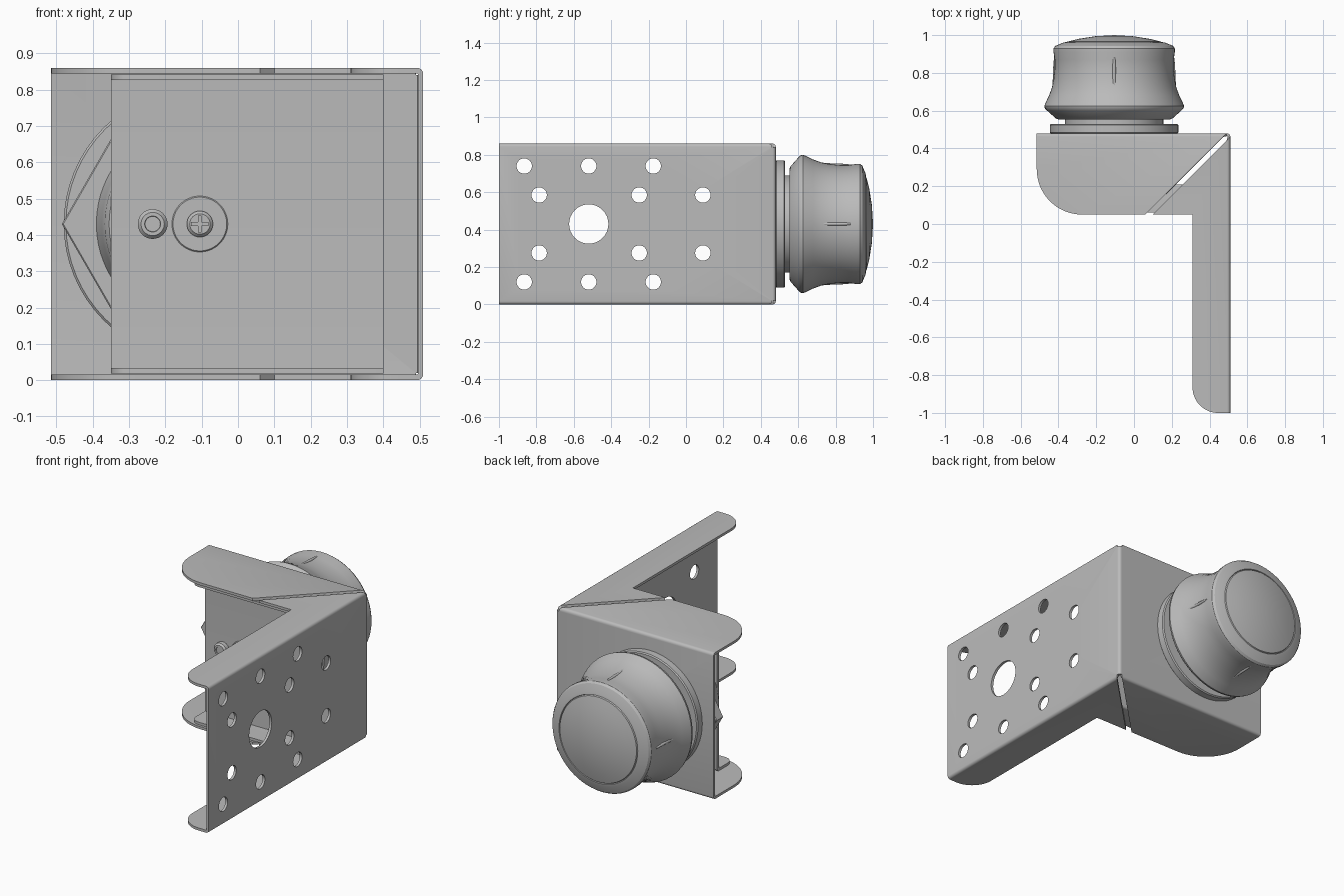
import bpy, bmesh, math
from mathutils import Vector

old = bpy.data.objects.get("Cube")
if old:
    bpy.data.objects.remove(old, do_unlink=True)

steel = bpy.data.materials.new("plain_grey")
GREY = (0.5, 0.5, 0.5, 1)
steel.diffuse_color = GREY
steel.use_nodes = True
steel.node_tree.nodes["Principled BSDF"].inputs["Base Color"].default_value = GREY

CX, CZ, H = -0.105, 0.43, 0.86


def make(name, bm):
    mesh = bpy.data.meshes.new(name)
    bm.to_mesh(mesh)
    bm.free()
    mesh.materials.append(steel)
    ob = bpy.data.objects.new(name, mesh)
    bpy.context.collection.objects.link(ob)
    return ob


def activate(ob):
    bpy.ops.object.select_all(action='DESELECT')
    ob.select_set(True)
    bpy.context.view_layer.objects.active = ob


def smooth(ob):
    activate(ob)
    bpy.ops.object.shade_smooth_by_angle(angle=math.radians(32))


def lathe(name, profile, x=CX, z=CZ, steps=64):
    """Turn (radius, y) points round an axis along y."""
    bm = bmesh.new()
    vs = [bm.verts.new((r, y, 0)) for r, y in profile]
    es = [bm.edges.new(p) for p in zip(vs, vs[1:])]
    bmesh.ops.spin(bm, geom=vs + es, cent=(0, 0, 0), axis=(0, 1, 0),
                   angle=math.tau, steps=steps)
    bmesh.ops.remove_doubles(bm, verts=bm.verts, dist=1e-5)
    bm.normal_update()
    bmesh.ops.recalc_face_normals(bm, faces=bm.faces)
    bmesh.ops.translate(bm, verts=bm.verts, vec=(x, 0, z))
    ob = make(name, bm)
    smooth(ob)
    return ob


def disc(name, r, y0, y1, b=0.006, **kw):
    return lathe(name, [(0, y0), (r - b, y0), (r, y0 + b), (r, y1 - b),
                        (r - b, y1), (0, y1)], **kw)


def arc(cx, cy, r, a0, a1, n=14):
    return [(cx + r * math.cos(math.radians(a0 + (a1 - a0) * i / n)),
             cy + r * math.sin(math.radians(a0 + (a1 - a0) * i / n)))
            for i in range(n + 1)]


def punch(bm, holes):
    """Refill the wall facing +x so that round (y, z, radius) holes stay open."""
    wall = max(bm.faces, key=lambda f: abs(f.normal.x) * f.calc_area())
    x = wall.calc_center_median().x
    edges = list(wall.edges)
    bmesh.ops.delete(bm, geom=[wall], context='FACES_ONLY')
    for y, z, r in holes:
        ring = [bm.verts.new((x, py, pz)) for py, pz in arc(y, z, r, 0, 360, 32)[:-1]]
        edges += [bm.edges.new((ring[i - 1], ring[i])) for i in range(len(ring))]
    bmesh.ops.triangle_fill(bm, use_beauty=True, use_dissolve=False,
                            edges=edges, normal=(1, 0, 0))


def folded_sheet(name, faces, thick, radius, holes=()):
    """Join flat panels at shared edges, round the bends, add thickness."""
    bm = bmesh.new()
    for pts in faces:
        bm.faces.new([bm.verts.new(p) for p in pts])
    bmesh.ops.remove_doubles(bm, verts=bm.verts, dist=1e-4)
    bm.normal_update()
    bmesh.ops.recalc_face_normals(bm, faces=bm.faces)
    bends = [e for e in bm.edges if len(e.link_faces) == 2]
    bmesh.ops.bevel(bm, geom=bends, offset=radius, segments=4,
                    profile=0.5, affect='EDGES')
    bm.normal_update()
    if holes:
        punch(bm, holes)
        bm.normal_update()
    bmesh.ops.recalc_face_normals(bm, faces=bm.faces)
    bm.normal_update()
    back = max(bm.faces, key=lambda f: f.calc_center_median().y)
    if back.normal.y < 0:
        bmesh.ops.reverse_faces(bm, faces=bm.faces)
    ob = make(name, bm)
    mod = ob.modifiers.new("thickness", 'SOLIDIFY')
    mod.thickness, mod.offset = thick, -1
    activate(ob)
    bpy.ops.object.modifier_apply(modifier=mod.name)
    smooth(ob)
    return ob


# Corner bracket: back wall, punched side wall and two flanges on each
L, R, B, F = -0.515, 0.51, 0.48, -1.0
k = 0.02
back_flange = [(L, B)] + arc(L + 0.24, 0.29, 0.24, 180, 270) + [(0.06, 0.05), (R - k, B)]
side_flange = [(R, B - k), (0.10, 0.05), (0.31, 0.05)] \
    + arc(0.445, F + 0.135, 0.135, 180, 270) + [(R, F)]
panels = [
    [(L, B, 0), (R - k, B, 0), (R - k, B, k), (R, B, k),
     (R, B, H - k), (R - k, B, H - k), (R - k, B, H), (L, B, H)],
    [(R, F, 0), (R, B - k, 0), (R, B - k, k), (R, B, k),
     (R, B, H - k), (R, B - k, H - k), (R, B - k, H), (R, F, H)],
]
for z in (0, H):
    panels += [[(x, y, z) for x, y in o] for o in (back_flange, side_flange)]
holes = [(-0.52, CZ, 0.105)]
for s in (-1, 1):
    holes += [(y, CZ + 0.31 * s, 0.041) for y in (-0.865, -0.52, -0.175)]
    holes += [(y, CZ + 0.155 * s, 0.041) for y in (-0.785, -0.25, 0.09)]
folded_sheet("corner_bracket", panels, 0.015, 0.017, holes)

# Inner channel: upright plate with flanges turned to the front
l, r, b, f = -0.35, 0.40, 0.21, 0.06
lo, hi = 0.018, H - 0.018
inner = [[(l, b, lo), (r, b, lo), (r, b, hi), (l, b, hi)]]
for z in (lo, hi):
    inner.append([(l, b, z)] + [(x, y, z) for x, y in arc(l + 0.05, f + 0.05, 0.05, 180, 270, 6)]
                 + [(r, f, z), (r, b, z)])
folded_sheet("inner_channel", inner, 0.015, 0.015)

# Clamp stack between the two plates
disc("clamp_flange", 0.375, 0.41, 0.466)
disc("clamp_hex", 0.38, 0.345, 0.41, b=0.004, steps=6)
lathe("clamp_hub", [(0, 0.20), (0.25, 0.20), (0.262, 0.22), (0.27, 0.28),
                    (0.285, 0.345), (0, 0.345)])

# Fasteners on the inner channel
disc("screw_washer", 0.077, 0.188, 0.212, b=0.003)
disc("screw_head", 0.036, 0.165, 0.19, b=0.008, steps=32)
for name, sx, sz in (("cross_bar", 0.024, 0.005), ("cross_post", 0.005, 0.024)):
    bm = bmesh.new()
    bmesh.ops.create_cube(bm, size=2)
    for v in bm.verts:
        v.co = Vector((v.co.x * sx + CX, v.co.y * 0.004 + 0.163, v.co.z * sz + CZ))
    make(name, bm)
lathe("stop_pin", [(0, 0.165), (0.021, 0.165), (0.022, 0.16), (0.032, 0.16),
                   (0.041, 0.17), (0.041, 0.212), (0, 0.212)], x=-0.235, steps=32)

# Knob on the outside of the back wall
disc("back_washer", 0.34, 0.478, 0.53)
disc("knob_neck", 0.26, 0.52, 0.565, b=0.004)
lathe("knob", [(0, 0.553), (0.295, 0.553), (0.31, 0.56), (0.355, 0.60),
               (0.367, 0.612), (0.37, 0.625), (0.364, 0.64), (0.345, 0.68),
               (0.33, 0.72), (0.32, 0.77), (0.315, 0.82), (0.315, 0.87),
               (0.321, 0.91), (0.321, 0.93), (0.312, 0.943), (0.27, 0.96),
               (0.256, 0.963), (0.253, 0.957), (0.249, 0.965),
               (0.19, 0.98), (0.1, 0.994), (0, 1.0)])

# Four slim grip ribs round the waist
for i in range(4):
    a = i * math.pi / 2
    bm = bmesh.new()
    bmesh.ops.create_uvsphere(bm, u_segments=16, v_segments=10, radius=1)
    for v in bm.verts:
        rad, t = 0.311 + v.co.x * 0.013, v.co.y * 0.01
        rad += 0.012 * max(0, -v.co.z)
        v.co = Vector((CX + rad * math.cos(a) - t * math.sin(a),
                       0.78 + v.co.z * 0.12,
                       CZ + rad * math.sin(a) + t * math.cos(a)))
    bm.normal_update()
    bmesh.ops.recalc_face_normals(bm, faces=bm.faces)
    smooth(make("grip_rib_%d" % (i + 1), bm))
